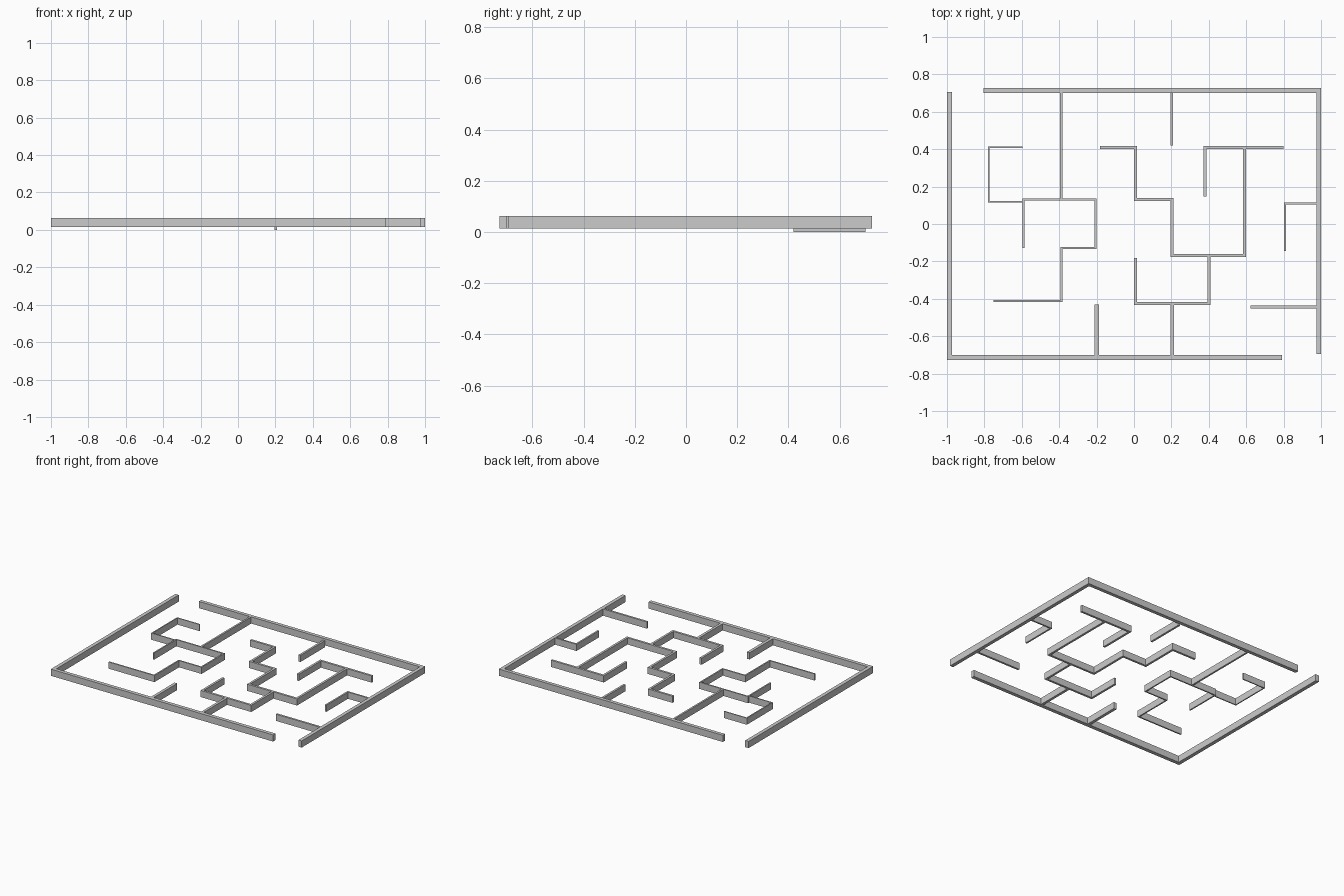
import bpy
import bmesh
from mathutils import Vector

if "Cube" in bpy.data.objects:
    bpy.data.objects.remove(bpy.data.objects["Cube"])

Z0, Z1 = 0.0145, 0.063


def wall(name, pts, width, z0=Z0, z1=Z1):
    """Extrude a mitred strip of the given width along a polyline."""
    p = [Vector(q) for q in pts]
    dirs = [(b - a).normalized() for a, b in zip(p, p[1:])]
    norms = [Vector((-d.y, d.x)) for d in dirs]
    bm = bmesh.new()
    rings = []
    for i, q in enumerate(p):
        n0, n1 = norms[max(i - 1, 0)], norms[min(i, len(norms) - 1)]
        m = (n0 + n1) / (1 + n0.dot(n1)) * width / 2
        corners = [(q + m, z0), (q - m, z0), (q - m, z1), (q + m, z1)]
        rings.append([bm.verts.new((c.x, c.y, z)) for c, z in corners])
    for a, b in zip(rings, rings[1:]):
        for k in range(4):
            j = (k + 1) % 4
            bm.faces.new((a[k], a[j], b[j], b[k]))
    bm.faces.new(rings[0])
    bm.faces.new(rings[-1])
    bmesh.ops.recalc_face_normals(bm, faces=bm.faces[:])
    me = bpy.data.meshes.new(name)
    bm.to_mesh(me)
    bm.free()
    ob = bpy.data.objects.new(name, me)
    bpy.context.collection.objects.link(ob)
    return ob


# Outer boundary, with an entrance and an exit gap
wall("outer_wall_south_west", [(-0.986, 0.707), (-0.986, -0.714), (0.792, -0.714)], 0.027)
wall("outer_wall_north_east", [(-0.805, 0.713), (0.988, 0.713), (0.988, -0.696)], 0.026)

# Inner walls, west side
wall("west_hook", [(-0.595, 0.411), (-0.777, 0.411), (-0.777, 0.119), (-0.59, 0.119)], 0.008)
wall("west_zigzag", [(-0.59, -0.129), (-0.59, 0.130), (-0.206, 0.130), (-0.206, -0.128),
                     (-0.387, -0.128), (-0.387, -0.412), (-0.75, -0.412)], 0.010)
wall("north_west_spur", [(-0.390, 0.70), (-0.390, 0.130)], 0.013)

# Inner walls, middle
wall("centre_zigzag", [(-0.182, 0.408), (0.009, 0.408), (0.009, 0.131), (0.204, 0.131),
                       (0.204, -0.168), (0.591, -0.168), (0.591, 0.408)], 0.016)
wall("south_cup", [(0.009, -0.182), (0.009, -0.424), (0.401, -0.424), (0.401, -0.168)], 0.016)
wall("south_spur", [(0.205, -0.424), (0.205, -0.705)], 0.019)
wall("south_west_spur", [(-0.199, -0.431), (-0.199, -0.705)], 0.022)
# This spur sits slightly lower than the rest
wall("north_spur", [(0.202, 0.420), (0.202, 0.702)], 0.015, 0.0, 0.0485)

# Inner walls, east side
wall("east_hook", [(0.798, 0.408), (0.380, 0.408), (0.380, 0.146)], 0.016)
wall("east_spur_hook", [(0.808, -0.145), (0.808, 0.110), (0.98, 0.110)], 0.012)
wall("south_east_spur", [(0.622, -0.444), (0.98, -0.444)], 0.015)
